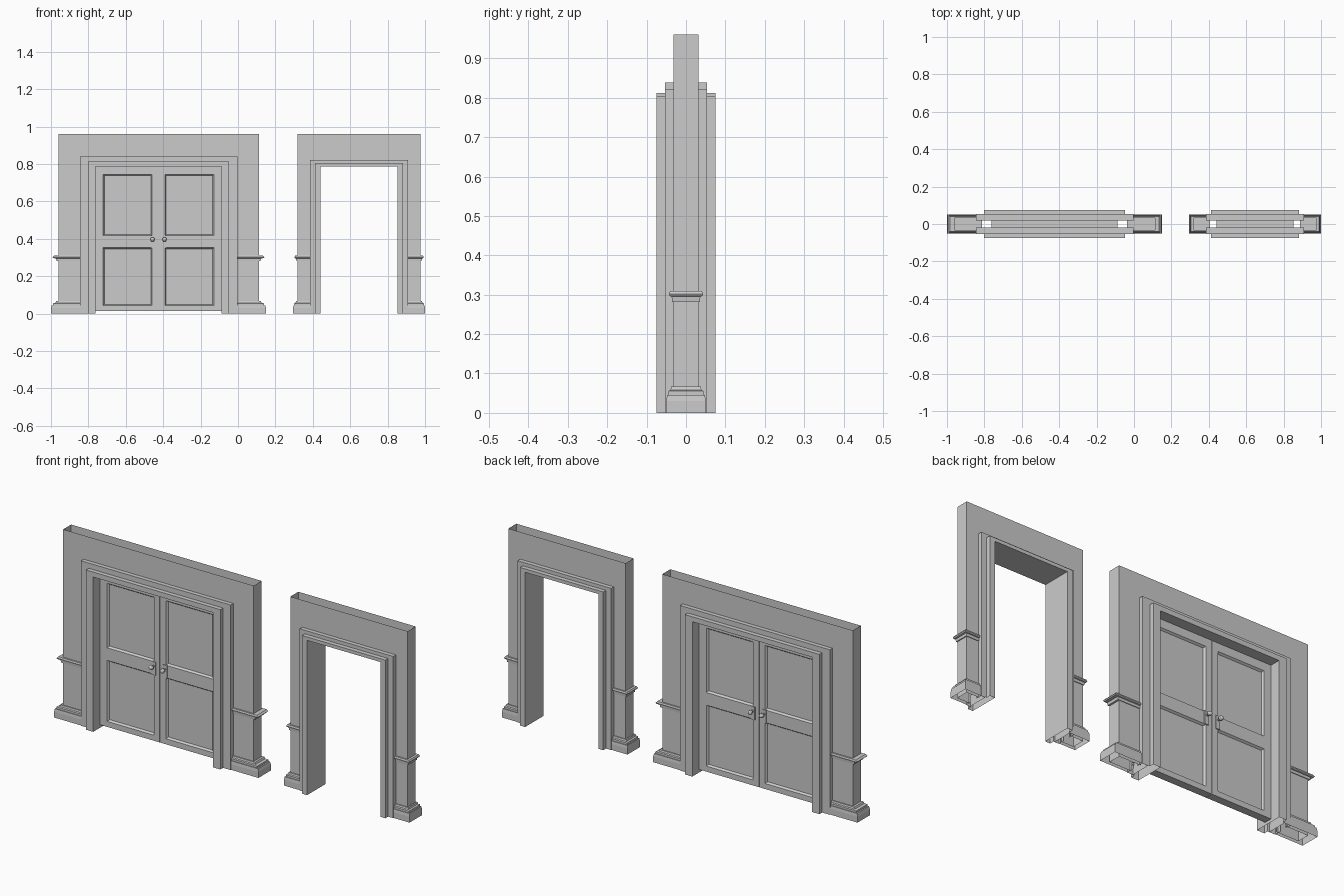
import bpy, bmesh
from math import radians
from mathutils import Matrix

if "Cube" in bpy.data.objects:
    bpy.data.objects.remove(bpy.data.objects["Cube"])

WALL_Y = 0.032


def finish(name, bm, loc=(0, 0, 0), mirror=None):
    bmesh.ops.recalc_face_normals(bm, faces=bm.faces)
    me = bpy.data.meshes.new(name)
    bm.to_mesh(me)
    bm.free()
    ob = bpy.data.objects.new(name, me)
    ob.location = loc
    bpy.context.collection.objects.link(ob)
    if mirror:
        m = ob.modifiers.new("mirror", 'MIRROR')
        m.use_axis = mirror
        m.merge_threshold = 0.0001
    return ob


def skin(bm, rings, closed):
    """Bridge successive rows of points with quads."""
    rows = [[bm.verts.new(p) for p in r] for r in rings]
    n = len(rows[0])
    for a, b in zip(rows, rows[1:]):
        for i in range(n if closed else n - 1):
            j = (i + 1) % n
            bm.faces.new((a[i], a[j], b[j], b[i]))
    return rows


def casing(name, hw, top, cx, a, b):
    """Stepped casing and jamb lining swept around the opening."""
    half = [(b, -.018), (b, -.053), (a, -.053), (a, -.075), (0, -.075)]
    section = half + [(d, -y) for d, y in reversed(half)]
    k = 0.62
    rings = [[(-hw - d, y, 0) for d, y in section],
             [(-hw - d, y, top + k * d) for d, y in section],
             [(hw + d, y, top + k * d) for d, y in section],
             [(hw + d, y, 0) for d, y in section]]
    bm = bmesh.new()
    skin(bm, rings, False)
    finish(name, bm, (cx, 0, 0))


def wall(name, W, hw, top, cx):
    """Hollow wall: two U-shaped sheets and end strips, open above and below."""
    H = 0.96
    outline = [(-W, 0), (-W, H), (W, H), (W, 0), (hw, 0), (hw, top), (-hw, top), (-hw, 0)]
    bm = bmesh.new()
    f, r = [[bm.verts.new((x, y, z)) for x, z in outline] for y in (-WALL_Y, WALL_Y)]
    bm.faces.new(f)
    bm.faces.new(r)
    for i in (0, 2):
        bm.faces.new((f[i], f[i + 1], r[i + 1], r[i]))
    finish(name, bm, (cx, 0, 0))


def moulding(name, profile, W, inner, cx, dx, dy, cap):
    """Stacked rings wrapping each wall end; dx, dy are the projections."""
    rings = []
    for z, f in profile:
        y, x = WALL_Y + dy * f, W + dx * f
        rings.append([(inner, -y, z), (x, -y, z), (x, y, z), (inner, y, z)])
    bm = bmesh.new()
    rows = skin(bm, rings, True)
    if cap:
        bm.faces.new(rows[-1])
    finish(name, bm, (cx, 0, 0), (True, False, False))


BASE = [(0, 1), (.03, 1), (.045, .9), (.045, .72), (.055, .72), (.058, .4), (.067, .3), (.067, 0)]
RAIL = [(.282, 0), (.282, .3), (.295, .4), (.297, .85), (.302, 1), (.31, .75), (.31, 0)]


def portal(label, cx, W, hw, top, a, b, base_dx, rail_dx):
    wall(label + "_wall", W, hw + b * .9, top + .55 * b, cx)
    casing(label + "_casing", hw, top, cx, a, b)
    inner = hw + b * .6
    moulding(label + "_baseboard", BASE, W, inner, cx, base_dx, .018, True)
    moulding(label + "_chair_rail", RAIL, W, inner, cx, rail_dx, .011, False)


CX = -0.425
portal("double_door", CX, .536, .337, .787, .041, .084, .039, .030)
portal("archway", .647, .330, .206, .787, .028, .057, .023, .016)

# Door leaves: one quarter built, mirrored to both leaves and both faces
xs = [.0012, .034, .297, .337]
zs = [.015, .043, .353, .417, .745, .787]
Y = -.020
bm = bmesh.new()
rows = skin(bm, [[(x, Y, z) for x in xs] for z in zs], False)
border = [e for e in bm.edges if e.is_boundary]
ext = bmesh.ops.extrude_edge_only(bm, edges=border)["geom"]
for v in ext:
    if isinstance(v, bmesh.types.BMVert):
        v.co.y = 0
bmesh.ops.recalc_face_normals(bm, faces=bm.faces)
bm.faces.ensure_lookup_table()
for i in (4, 10):
    f = bm.faces[i]
    ring = bmesh.ops.inset_region(bm, faces=[f], thickness=.010)
    for v in f.verts:
        v.co.y = Y + .010
    bm.faces.ensure_lookup_table()
finish("door_leaves", bm, (CX, 0, 0), (True, True, False))

# Lock plates
bm = bmesh.new()
bmesh.ops.create_cube(bm, size=1, matrix=Matrix.Translation((.032, Y - .001, .385)) @ Matrix.Diagonal((.022, .008, .066, 1)))
finish("lock_plates", bm, (CX, 0, 0), (True, True, False))

# Knobs on short stems
bm = bmesh.new()
rot = Matrix.Rotation(radians(90), 4, 'X')
bmesh.ops.create_cone(bm, cap_ends=True, segments=10, radius1=.005, radius2=.005, depth=.02,
                      matrix=Matrix.Translation((.032, Y - .012, .397)) @ rot)
bmesh.ops.create_uvsphere(bm, u_segments=10, v_segments=6, radius=.012,
                          matrix=Matrix.Translation((.032, Y - .025, .397)) @ rot)
finish("door_knobs", bm, (CX, 0, 0), (True, True, False))
